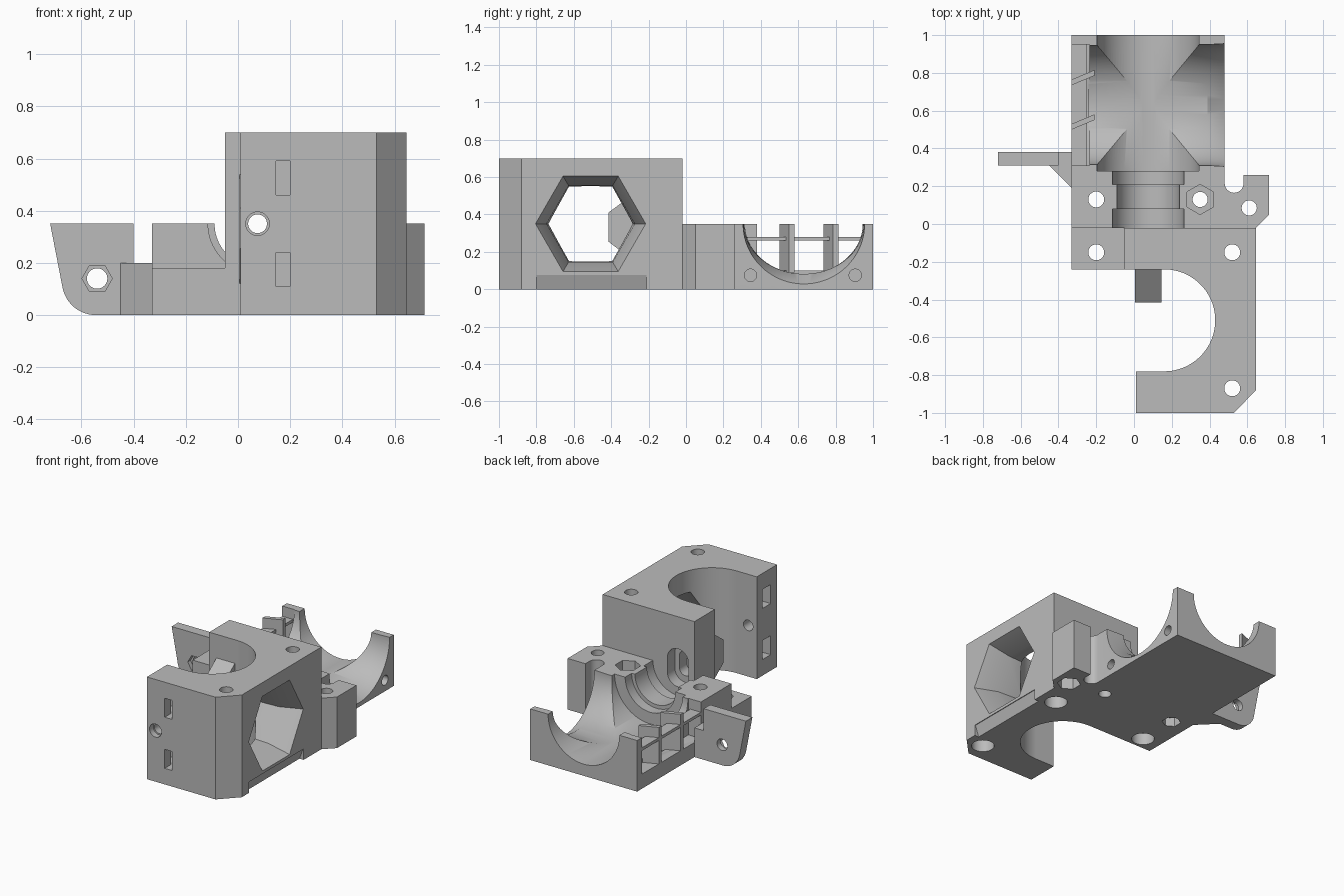
import bpy, bmesh
from math import pi, sin, cos, radians

if "Cube" in bpy.data.objects:
    bpy.data.objects.remove(bpy.data.objects["Cube"])

grey = bpy.data.materials.new("plain grey")
grey.use_nodes = True
COLOUR = (0.5, 0.5, 0.5, 1)
grey.diffuse_color = COLOUR
grey.node_tree.nodes["Principled BSDF"].inputs["Base Color"].default_value = COLOUR

PLACE = {"x": lambda a, b, h: (h, a, b),
         "y": lambda a, b, h: (a, h, b),
         "z": lambda a, b, h: (a, b, h)}


def solid(name, axis, *rings):
    """Loft closed outlines, each given as (points, height along axis)."""
    bm = bmesh.new()
    loops = [[bm.verts.new(PLACE[axis](a, b, h)) for a, b in pts] for pts, h in rings]
    for low, high in zip(loops, loops[1:]):
        for i in range(len(low)):
            j = (i + 1) % len(low)
            bm.faces.new((low[i], low[j], high[j], high[i]))
    bm.faces.new(loops[0])
    bm.faces.new(loops[-1])
    bmesh.ops.recalc_face_normals(bm, faces=bm.faces)
    mesh = bpy.data.meshes.new(name)
    bm.to_mesh(mesh)
    bm.free()
    mesh.materials.append(grey)
    ob = bpy.data.objects.new(name, mesh)
    bpy.context.collection.objects.link(ob)
    return ob


def prism(name, axis, pts, lo, hi):
    return solid(name, axis, (pts, lo), (pts, hi))


def box(name, x0, x1, y0, y1, z0, z1):
    return prism(name, "z", [(x0, y0), (x1, y0), (x1, y1), (x0, y1)], z0, z1)


def oval(a, b, ra, rb=None, n=48, turn=0.5, stretch=0):
    """Ellipse or polygon; stretch pulls the halves apart into a slot."""
    rb = rb or ra
    pts = []
    for i in range(n):
        t = 2 * pi * (i + turn) / n
        pts.append((a + ra * cos(t), b + rb * sin(t) + (stretch if sin(t) > 0 else -stretch)))
    return pts


def arc(a, b, r, start, end, n=12):
    ts = [radians(start + (end - start) * i / n) for i in range(n + 1)]
    return [(a + r * cos(t), b + r * sin(t)) for t in ts]


def drill(axis, a, b, r, lo, hi, n=48, turn=0.5, stretch=0):
    return prism("cutter", axis, oval(a, b, r, n=n, turn=turn, stretch=stretch), lo, hi)


def cut(ob, cutters):
    bpy.context.view_layer.objects.active = ob
    for cutter in cutters:
        mod = ob.modifiers.new("cut", "BOOLEAN")
        mod.operation = "DIFFERENCE"
        mod.solver = "EXACT"
        mod.object = cutter
        bpy.ops.object.modifier_apply(modifier=mod.name)
        bpy.data.objects.remove(cutter)


AX, AZ = 0.075, 0.35        # filament axis
BX, BY = 0.16, -0.51        # motor bore centre

# Tall housing with motor bore
housing = prism("drive_housing", "z", [(0.01, -1), (0.53, -1), (0.645, -0.88),
                (0.645, -0.02), (-0.05, -0.02), (-0.05, -0.4), (0.01, -0.4)], 0, 0.7)
cutters = [drill("z", BX, BY, 0.27, -0.1, 0.8, n=96),
           box("cutter", -0.2, BX, BY - 0.27, BY + 0.27, -0.1, 0.8),
           # six-sided funnel in the side wall
           solid("cutter", "x", (oval(BY, AZ, 0.225, n=6, turn=0), 0.3),
                 (oval(BY, AZ, 0.236, n=6, turn=0), 0.5),
                 (oval(BY, AZ, 0.295, n=6, turn=0), 0.646)),
           # slanted relief along the lower side edge
           prism("cutter", "y", [(0.61, -0.01), (0.66, -0.01), (0.66, 0.075), (0.64, 0.075)],
                 -0.8, -0.21),
           # filament path
           drill("y", AX, AZ, 0.036, -1.1, 0.1),
           drill("y", AX, AZ, 0.045, -1.1, -0.96),
           drill("y", AX, AZ, 0.08, -0.1, 0.1, stretch=0.05),
           drill("y", AX, AZ, 0.045, -0.18, 0.0, stretch=0.04)]
for y in (-0.15, -0.87):
    cutters += [drill("z", 0.52, y, 0.042, -0.1, 0.8), drill("z", 0.52, y, 0.072, -0.1, 0.12)]
# Nut slots, opening at the front and the end of the arm
for z in (0.11, 0.46):
    cutters += [box("cutter", 0.145, 0.2, -1.1, -0.88, z, z + 0.13),
                box("cutter", -0.1, 0.2, -0.93, -0.84, z, z + 0.13)]
cut(housing, cutters)

# Filament guide nose inside the bore
nose = prism("guide_nose", "x", [(-0.238, 0.54), (-0.415, 0.41), (-0.415, 0.255), (-0.238, 0.12)],
             0.005, 0.145)
cut(nose, [drill("y", AX, AZ, 0.036, -0.6, 0)])

# Low foot in front of the mount
foot = box("front_foot", -0.33, -0.05, -0.24, -0.02, 0, 0.18)
cut(foot, [drill("z", -0.2, -0.15, 0.042, -0.1, 0.4), drill("z", -0.2, -0.15, 0.072, -0.1, 0.08)])

# Groove mount and cooling duct in one lower body
outline = [(-0.33, -0.02), (0.645, -0.02), (0.715, 0.05), (0.715, 0.26), (0.58, 0.26)]
outline += arc(0.53, 0.215, 0.05, 0, -180)
outline += [(0.48, 1), (-0.33, 1)]
body = prism("mount_and_duct", "z", outline, 0, 0.35)
cutters = [drill("y", AX, AZ, 0.19, -0.1, 0.08, n=64),
           drill("y", AX, AZ, 0.165, 0, 0.25, n=64),
           drill("y", AX, AZ, 0.19, 0.21, 0.3, n=64),
           drill("y", AX, AZ, 0.27, 0.28, 1.1, n=96),
           # cross duct flaring towards the side
           solid("cutter", "x", (oval(0.63, AZ, 0.315, 0.268, n=96), -0.24),
                 (oval(0.63, AZ, 0.32, 0.268, n=96), 0.39),
                 (oval(0.63, AZ, 0.325, 0.322, n=96), 0.481)),
           box("cutter", -0.4, -0.235, 0.31, 0.95, 0.1, 0.5),
           # screw holes and nut pockets
           drill("z", -0.2, 0.13, 0.042, -0.1, 0.5),
           drill("z", -0.2, 0.13, 0.06, -0.1, 0.06, n=6),
           drill("z", 0.35, 0.13, 0.04, -0.1, 0.5),
           drill("z", 0.35, 0.13, 0.08, 0.27, 0.5, n=6),
           drill("z", 0.61, 0.085, 0.04, -0.1, 0.5),
           drill("z", 0.61, 0.085, 0.075, -0.1, 0.08, n=6)]
for y in (0.345, 0.905):
    cutters.append(drill("x", y, 0.075, 0.033, 0.3, 0.6))
cut(body, cutters)

# Slanted vanes and a cross bar in the side window
for i, y in enumerate((0.5, 0.735)):
    prism("window_vane_%d" % (i + 1), "z", [(-0.33, y), (-0.21, y + 0.05),
          (-0.21, y + 0.08), (-0.33, y + 0.03)], 0.09, 0.35)
box("window_bar", -0.33, -0.25, 0.305, 0.955, 0.26, 0.28)

# Fan ear with its gusset
ear = prism("fan_ear", "y", [(-0.33, 0), (-0.33, 0.2), (-0.4, 0.2), (-0.4, 0.35), (-0.72, 0.35)]
            + arc(-0.545, 0.13, 0.13, 192, 270), 0.31, 0.38)
cut(ear, [drill("y", -0.54, 0.14, 0.039, 0.2, 0.5),
          drill("y", -0.54, 0.14, 0.058, 0.2, 0.34, n=6, turn=0)])
prism("ear_gusset", "z", [(-0.45, 0.31), (-0.33, 0.19), (-0.33, 0.31)], 0, 0.2)

# Keep flat faces crisp and bores smooth
bpy.ops.object.select_all(action="DESELECT")
for ob in bpy.context.scene.objects:
    if ob.type == "MESH":
        ob.select_set(True)
bpy.context.view_layer.objects.active = body
bpy.ops.object.shade_smooth_by_angle(angle=radians(30))
